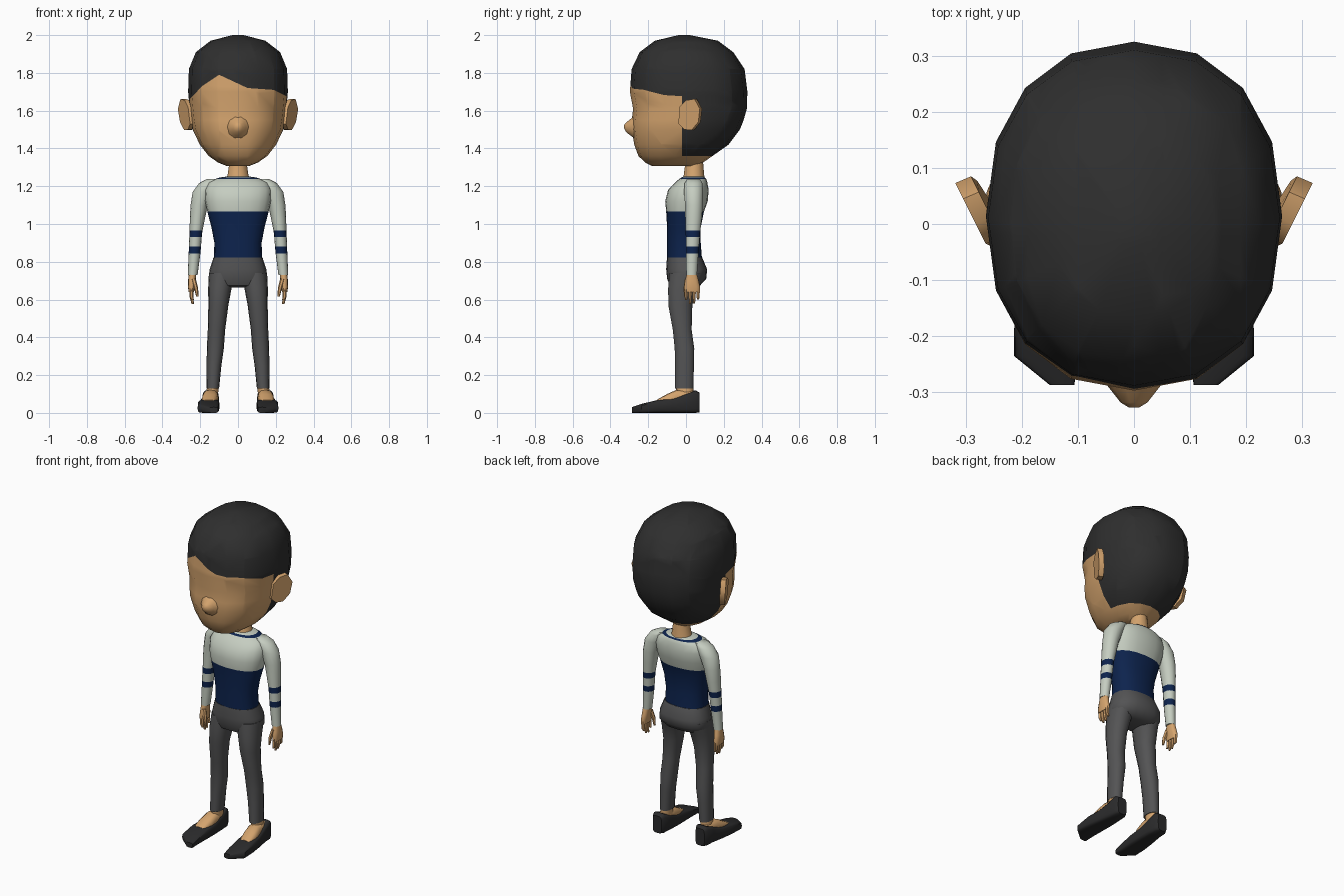
import bpy, bmesh, math
from mathutils import Vector

if "Cube" in bpy.data.objects:
    bpy.data.objects.remove(bpy.data.objects["Cube"])


def material(name, r, g, b):
    m = bpy.data.materials.new(name)
    m.diffuse_color = (r, g, b, 1)
    m.use_nodes = True
    m.node_tree.nodes["Principled BSDF"].inputs["Base Color"].default_value = m.diffuse_color
    return m


SKIN = material("skin", 0.66, 0.37, 0.155)
HAIR = material("hair_black", 0.028, 0.028, 0.028)
SHOE = material("shoe_black", 0.024, 0.024, 0.025)
PALE = material("sweater_pale_grey", 0.56, 0.61, 0.53)
NAVY = material("sweater_navy", 0.004, 0.017, 0.075)
GREY = material("trouser_grey", 0.088, 0.088, 0.09)


def finish(name, bm, mats, mirror=False, angle=50):
    """Turn a bmesh into a shaded, optionally mirrored object."""
    bmesh.ops.recalc_face_normals(bm, faces=bm.faces)
    me = bpy.data.meshes.new(name)
    bm.to_mesh(me)
    bm.free()
    for m in mats:
        me.materials.append(m)
    ob = bpy.data.objects.new(name, me)
    bpy.context.collection.objects.link(ob)
    bpy.ops.object.select_all(action='DESELECT')
    ob.select_set(True)
    bpy.context.view_layer.objects.active = ob
    bpy.ops.object.shade_smooth_by_angle(angle=math.radians(angle))
    if mirror:
        mod = ob.modifiers.new("Mirror", 'MIRROR')
        mod.use_mirror_merge = False
    return ob


def loft_mesh(rings, n=16, e=2.0, axis='z', bands=None):
    """Skin rounded cross-sections (t, centre a, centre b, radius a, radius b)."""
    bm = bmesh.new()
    loops = []
    for t, ca, cb, ra, rb in rings:
        loop = []
        for i in range(n):
            c, s = math.cos(2 * math.pi * i / n), math.sin(2 * math.pi * i / n)
            a = ca + ra * math.copysign(abs(c) ** (2 / e), c)
            b = cb + rb * math.copysign(abs(s) ** (2 / e), s)
            loop.append(bm.verts.new((a, b, t) if axis == 'z' else (a, t, b)))
        loops.append(loop)
    for k in range(len(loops) - 1):
        for i in range(n):
            j = (i + 1) % n
            f = bm.faces.new((loops[k][i], loops[k][j], loops[k + 1][j], loops[k + 1][i]))
            f.material_index = bands[k] if bands else 0
    for loop, k in ((loops[0], 0), (loops[-1], -1)):
        bm.faces.new(loop).material_index = bands[k] if bands else 0
    return bm


def loft(name, rings, mats, mirror=False, angle=50, **kw):
    return finish(name, loft_mesh(rings, **kw), mats, mirror, angle)


def depth_rings(rows):
    """(z, half width, front y, back y) -> loft rings on the centre line."""
    return [(z, 0, (f + b) / 2, w, (b - f) / 2) for z, w, f, b in rows]


# head: one low-poly skull, hairline cut in with planes
head = loft_mesh(depth_rings([
    (1.307, .06, -.18, .05), (1.325, .105, -.215, .09), (1.36, .155, -.252, .14),
    (1.42, .202, -.274, .225), (1.50, .24, -.287, .285), (1.55, .249, -.287, .305),
    (1.61, .256, -.28, .322), (1.70, .264, -.297, .325), (1.82, .26, -.288, .31),
    (1.91, .223, -.245, .25), (1.97, .145, -.165, .17), (2.0, .03, -.04, .02)]),
    n=16, e=2.25)
hairline = [(-.27, 1.645), (-.19, 1.73), (-.10, 1.79), (.05, 1.72), (.19, 1.71), (.27, 1.67)]
EAR_Y, NAPE_Z = -.02, 1.36


def cut(point, normal):
    bmesh.ops.bisect_plane(head, geom=head.verts[:] + head.edges[:] + head.faces[:],
                           dist=1e-5, plane_co=point, plane_no=normal)


def hairline_z(x):
    for (x0, z0), (x1, z1) in zip(hairline, hairline[1:]):
        if x <= x1:
            break
    return z0 + (z1 - z0) * (x - x0) / (x1 - x0)


for (x0, z0), (x1, z1) in zip(hairline, hairline[1:]):
    cut((x0, 0, z0), Vector((z0 - z1, 0, x1 - x0)).normalized())
for x, z in hairline[1:-1]:
    cut((x, 0, z), (1, 0, 0))
cut((0, EAR_Y, 0), (0, 1, 0))
cut((0, 0, NAPE_Z), (0, 0, 1))
for f in head.faces:
    c = f.calc_center_median()
    f.material_index = int(c.z > hairline_z(c.x) or (c.y > EAR_Y and c.z > NAPE_Z))
finish("head", head, [SKIN, HAIR])

# nose
loft("nose", [(-.26, 0, 1.515, .07, .075), (-.295, 0, 1.512, .042, .045),
              (-.318, 0, 1.512, .024, .026), (-.327, 0, 1.515, .009, .01)],
     [SKIN], n=10, axis='y', angle=60)

# ears: slanted slab from a side profile (y, z)
bm = bmesh.new()
outline = [(-.04, 1.53), (-.035, 1.62), (0, 1.655), (.045, 1.662), (.073, 1.61),
           (.065, 1.54), (.03, 1.497), (-.01, 1.5)]
outer = [bm.verts.new((.262 + (y + .04) * .5 - max(0, 1.6 - z) * .12, y, z)) for y, z in outline]
inner = [bm.verts.new(v.co + Vector((-.028, .012, 0))) for v in outer]
bm.faces.new(outer)
bm.faces.new(inner)
for i in range(len(outer)):
    j = (i + 1) % len(outer)
    bm.faces.new((outer[i], outer[j], inner[j], inner[i]))
finish("ears", bm, [SKIN], mirror=True)

# neck
loft("neck", [(1.22, 0, .04, .07, .062), (1.26, 0, .042, .055, .054), (1.36, 0, .045, .041, .043)],
     [SKIN], n=12)

# sweater body: navy lower half, pale yoke, navy collar band
loft("sweater_body", depth_rings([
    (.81, .128, -.10, .085), (.90, .125, -.10, .078), (.98, .14, -.10, .078),
    (1.065, .162, -.105, .095), (1.12, .174, -.11, .115), (1.18, .177, -.095, .12),
    (1.22, .16, -.058, .113), (1.238, .122, -.036, .107), (1.246, .096, -.024, .10),
    (1.252, .058, -.012, .092)]),
    [NAVY, PALE], e=2.3, n=20, bands=[0, 0, 0, 1, 1, 1, 1, 0, 1])

# sleeves with two navy stripes
loft("sleeves", [
    (1.238, .13, .04, .035, .035), (1.217, .155, .04, .05, .048), (1.17, .184, .04, .056, .052),
    (1.10, .205, .042, .046, .048), (1.03, .215, .04, .040, .045), (.965, .222, .037, .034, .04),
    (.93, .225, .036, .033, .038), (.88, .228, .034, .032, .036), (.845, .23, .033, .031, .034),
    (.73, .24, .03, .026, .029)],
    [PALE, NAVY], mirror=True, n=14, bands=[0, 0, 0, 0, 0, 1, 0, 1, 0])

# hands: palm, four fingers, thumb
loft("palms", [(.75, .24, .03, .02, .024), (.70, .244, .031, .02, .036), (.665, .247, .032, .018, .043),
               (.64, .247, .032, .014, .041)], [SKIN], mirror=True, n=12, e=2.4)
for i, tip in enumerate((.597, .577, .58, .60)):
    y = .001 + .021 * i
    loft(f"finger_{i + 1}", [(.66, .247, y, .012, .011), (.615, .246, y, .011, .0095),
                             (tip, .24, y, .006, .006)], [SKIN], mirror=True, n=6)
loft("thumbs", [(.71, .236, .006, .013, .014), (.66, .222, -.003, .011, .012),
                (.615, .215, -.004, .006, .007)], [SKIN], mirror=True, n=6)

# trousers: hips and tapered legs
loft("trouser_hips", depth_rings([
    (.822, .13, -.101, .086), (.76, .15, -.105, .112), (.71, .157, -.10, .107),
    (.675, .135, -.085, .075), (.665, .09, -.05, .04)]), [GREY], e=2.4, n=20)
loft("trouser_legs", [
    (.74, .084, 0, .07, .09), (.66, .096, -.02, .062, .076), (.57, .104, -.03, .053, .065),
    (.44, .114, -.02, .046, .051), (.34, .12, -.008, .045, .053), (.25, .127, -.008, .039, .051),
    (.13, .133, -.01, .033, .05)], [GREY], mirror=True, n=14, e=2.2)

# ankles and insteps
loft("ankles", [(.15, .133, -.008, .03, .046), (.05, .14, -.005, .033, .046)],
     [SKIN], mirror=True, n=12)
loft("insteps", [(.045, .14, .075, .028, .042), (-.05, .145, .08, .041, .042),
                 (-.10, .15, .065, .043, .035), (-.155, .155, .05, .038, .019)],
     [SKIN], mirror=True, n=12, e=2.6, axis='y')

# slip-on shoes
loft("shoes", [
    (.072, .145, .055, .03, .052), (.05, .145, .06, .043, .06), (0, .145, .05, .045, .05),
    (-.07, .15, .038, .052, .038), (-.15, .156, .034, .057, .034), (-.235, .158, .024, .056, .024),
    (-.287, .128, .015, .022, .015)],
    [SHOE], mirror=True, n=16, e=4.5, axis='y', angle=40)
